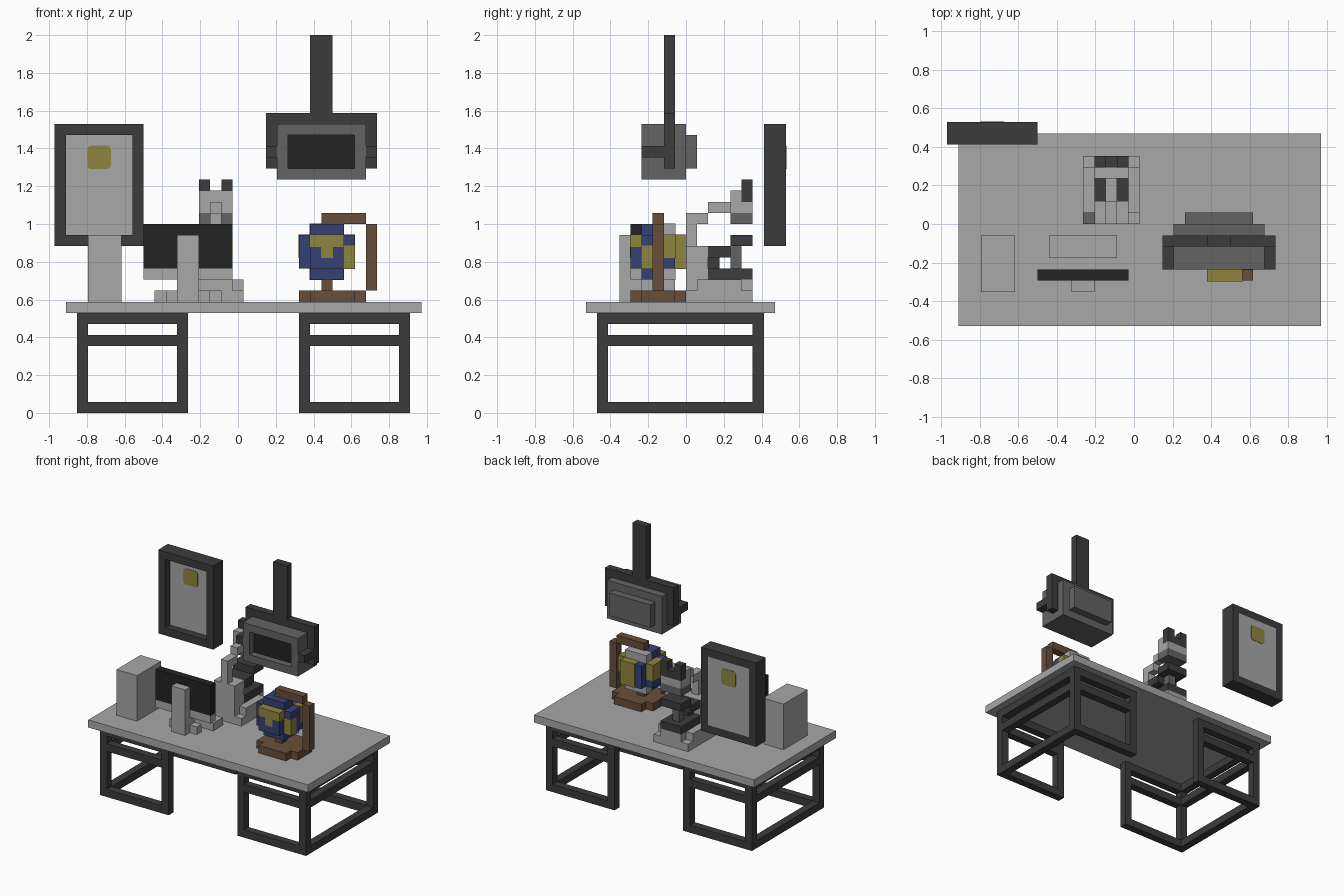
import bpy
import bmesh
from mathutils import Matrix, Vector

cube = bpy.data.objects.get("Cube")
if cube:
    bpy.data.objects.remove(cube, do_unlink=True)

V = 1 / 17                      # grid cell size
ORIGIN = Vector((16.5, 9, 0))   # grid point that sits at x = y = 0


def material(name, rgb):
    lin = [((c / 255 + 0.055) / 1.055) ** 2.4 for c in rgb] + [1]
    m = bpy.data.materials.new(name)
    m.use_nodes = True
    m.diffuse_color = lin
    m.node_tree.nodes["Principled BSDF"].inputs["Base Color"].default_value = lin
    return m


LIGHT = material("light grey", (168, 168, 168))
MID = material("mid grey", (100, 100, 100))
DARK = material("dark grey", (60, 60, 60))
BLACK = material("black", (35, 35, 35))
BLUE = material("ocean blue", (54, 65, 118))
YELLOW = material("land yellow", (143, 134, 62))
BROWN = material("wood brown", (104, 79, 58))


def part(name, mat, *boxes, grow=0.0, bevel=0.0):
    """One object from boxes (x0, x1, y0, y1, z0, z1) given in grid cells."""
    bm = bmesh.new()
    for x0, x1, y0, y1, z0, z1 in boxes:
        lo = (Vector((x0, y0, z0)) - ORIGIN) * V
        hi = (Vector((x1, y1, z1)) - ORIGIN) * V
        size = hi - lo + Vector((grow,) * 3) * 2
        bmesh.ops.create_cube(bm, size=1, matrix=Matrix.Translation((lo + hi) / 2)
                              @ Matrix.Diagonal((*size, 1)))
    if bevel:
        along_y = [e for e in bm.edges if abs((e.verts[0].co - e.verts[1].co).y) > 1e-5]
        bmesh.ops.bevel(bm, geom=along_y, offset=bevel, segments=2,
                        profile=0.5, affect='EDGES')
    me = bpy.data.meshes.new(name)
    bm.to_mesh(me)
    bm.free()
    me.materials.append(mat)
    ob = bpy.data.objects.new(name, me)
    bpy.context.collection.objects.link(ob)
    return ob


def rim(x0, x1, y0, y1, z0, z1):
    """Four bars around a rectangle facing y."""
    return [(x0, x0 + 1, y0, y1, z0, z1), (x1 - 1, x1, y0, y1, z0, z1),
            (x0 + 1, x1 - 1, y0, y1, z0, z0 + 1), (x0 + 1, x1 - 1, y0, y1, z1 - 1, z1)]


# Desk top and the two open leg frames
part("desk_top", LIGHT, (1, 33, 0, 17, 9, 10))
for name, x0, x1, outer in (("left_legs", 22, 32, 31), ("right_legs", 2, 12, 2)):
    bars = []
    for y in (1, 15):
        bars += rim(x0, x1, y, y + 1, 0, 9) + [(x0 + 1, x1 - 1, y, y + 1, 6, 7)]
    bars += [(outer, outer + 1, 2, 15, z, z + 1) for z in (0, 6, 8)]
    part(name, DARK, *bars)

# Wall board with its note
part("board_frame", DARK, *rim(0, 8, 16, 18, 15, 26))
part("board_panel", LIGHT, (1, 7, 17, 18, 16, 25))
part("board_note", YELLOW, (3, 5, 17, 18, 22, 24), grow=0.003, bevel=0.018)

# Computer, monitor and keyboard
part("computer_case", LIGHT, (3, 6, 3, 8, 10, 16))
part("monitor_screen", BLACK, (8, 16, 4, 5, 13, 17))
part("monitor_trim", LIGHT, (8, 16, 4, 5, 12, 13))
part("monitor_stand", LIGHT, (11, 13, 3, 4, 10, 16), (10, 14, 4, 5, 10, 11),
     (11, 13, 4, 5, 11, 12))
part("keyboard", LIGHT, (9, 15, 6, 8, 10, 11))

# Microscope
part("microscope_base", LIGHT, (12, 17, 9, 15, 10, 11), (12, 17, 10, 14, 11, 12),
     (13, 16, 9, 15, 11, 12))
part("microscope_arm", LIGHT, (13, 16, 9, 11, 12, 15), (14, 15, 9, 10, 15, 17),
     (14, 15, 9, 11, 17, 18), (14, 15, 11, 13, 18, 19))
part("microscope_knob", MID, (12, 13, 9, 10, 13, 14))
part("microscope_stage", DARK, (13, 16, 11, 15, 12, 13), (14, 15, 11, 12, 13, 14),
     (13, 16, 11, 13, 14, 15), (13, 16, 13, 15, 15, 16))
part("microscope_lens", MID, (14, 15, 13, 14, 13, 15))
part("microscope_turret", MID, (13, 16, 13, 15, 17, 18))
part("microscope_head", LIGHT, (13, 16, 13, 15, 18, 19), (13, 16, 13, 14, 19, 20))
part("microscope_eyepieces", DARK, (13, 16, 14, 15, 19, 20),
     (13, 14, 14, 15, 20, 21), (15, 16, 14, 15, 20, 21))

# Globe stand
part("globe_stand", BROWN, (23, 27, 4, 9, 10, 11), (22, 23, 5, 8, 10, 11),
     (27, 28, 5, 8, 10, 11), (24, 25, 6, 7, 11, 12), (28, 29, 6, 7, 11, 17),
     (24, 28, 6, 7, 17, 18))
# Globe: stepped ball with raised land and ice patches
part("globe_ball", BLUE, (22, 27, 5, 8, 13, 16), (23, 26, 4, 9, 13, 16),
     (23, 26, 5, 8, 12, 17))
part("globe_land", YELLOW, (23, 26, 4, 5, 15, 16), (24, 25, 4, 5, 14, 15),
     (26, 27, 5, 6, 13, 15), (26, 27, 7, 8, 14, 16), (24, 26, 8, 9, 13, 16),
     (22, 23, 6, 8, 14, 16), grow=0.003)
part("globe_ice", LIGHT, (23, 26, 7, 8, 16, 17), (23, 26, 7, 8, 12, 13), grow=0.003)

# Hanging display
part("display_mount", DARK, (23, 25, 7, 8, 27, 34), (19, 29, 7, 8, 22, 27),
     (19, 20, 5, 7, 23, 24), (28, 29, 5, 7, 23, 24))
part("display_housing", MID, *rim(20, 28, 5, 6, 21, 26), (20, 28, 6, 7, 21, 26),
     (20, 28, 7, 8, 21, 22), (20, 28, 8, 9, 21, 26), (21, 27, 9, 10, 22, 25))
part("display_screen", BLACK, (21, 27, 5.9, 6, 22, 25))
